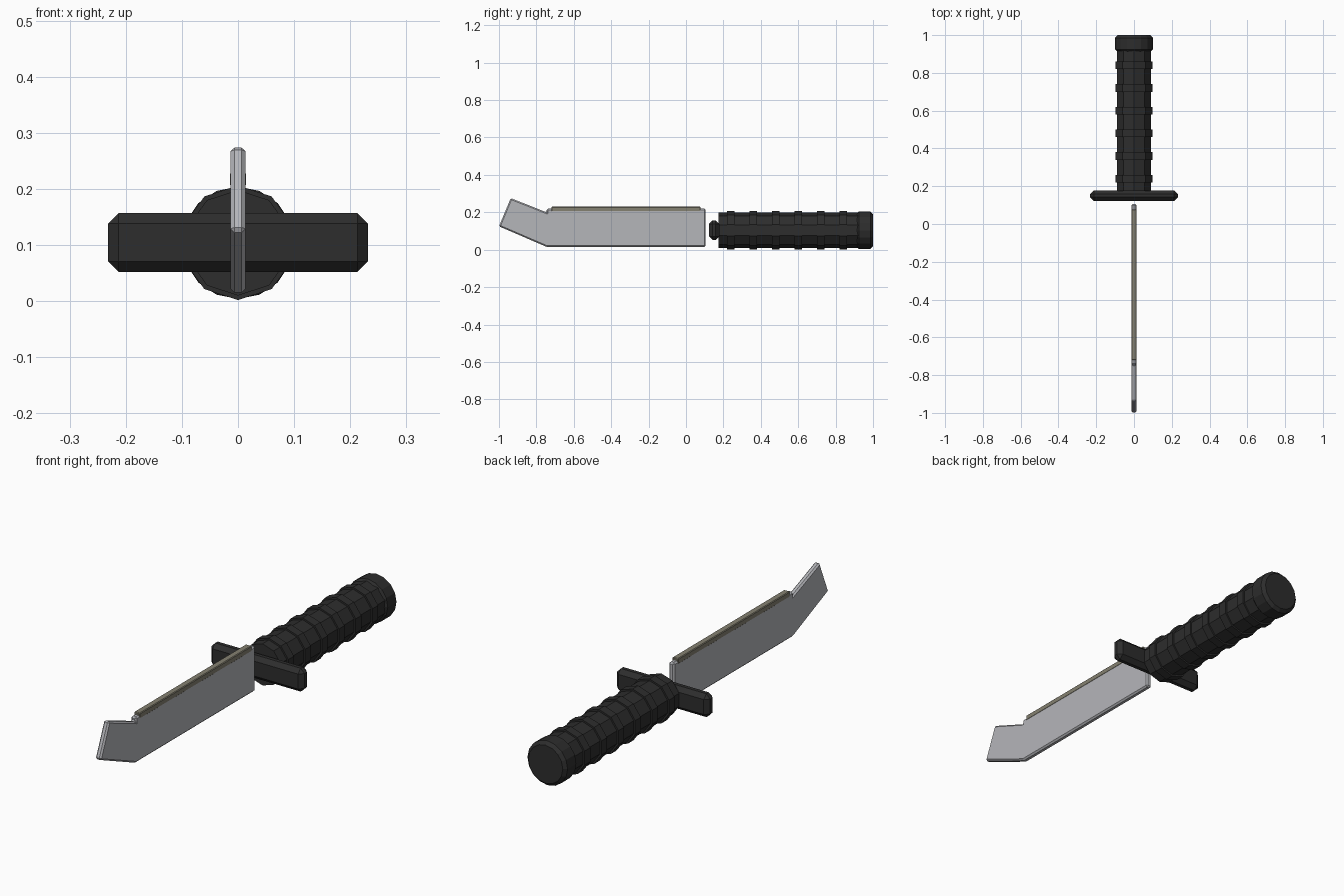
import bpy, bmesh, math
from mathutils import Matrix

if "Cube" in bpy.data.objects:
    bpy.data.objects.remove(bpy.data.objects["Cube"])

CZ = 0.104  # height of the handle axis


def material(name, rgb):
    m = bpy.data.materials.new(name)
    m.diffuse_color = (*rgb, 1)
    m.use_nodes = True
    m.node_tree.nodes["Principled BSDF"].inputs["Base Color"].default_value = m.diffuse_color
    return m


BLACK = material("black grip", (0.026, 0.026, 0.026))
STEEL = material("blade grey", (0.46, 0.465, 0.49))
OLIVE = material("olive spine", (0.235, 0.22, 0.165))


def finish(name, bm, mat, bevel=0, angle=30):
    bmesh.ops.recalc_face_normals(bm, faces=bm.faces)
    if bevel:
        edges = [e for e in bm.edges if e.calc_face_angle(0) > math.radians(angle)]
        bmesh.ops.bevel(bm, geom=edges, offset=bevel, segments=1,
                        affect='EDGES', clamp_overlap=True)
    me = bpy.data.meshes.new(name)
    bm.to_mesh(me)
    bm.free()
    me.materials.append(mat)
    ob = bpy.data.objects.new(name, me)
    bpy.context.collection.objects.link(ob)
    return ob


def box(name, x, y0, y1, z0, z1, mat, bevel):
    bm = bmesh.new()
    bmesh.ops.create_cube(bm, size=1)
    for v in bm.verts:
        v.co = (v.co.x * 2 * x, (y0 + y1) / 2 + v.co.y * (y1 - y0),
                (z0 + z1) / 2 + v.co.z * (z1 - z0))
    return finish(name, bm, mat, bevel)


def cylinder(name, r, y0, y1, sides, mat, bevel=0):
    # cylinder along y with a corner pointing straight up
    bm = bmesh.new()
    ring = [bm.verts.new((r * math.sin(a), y0, CZ + r * math.cos(a)))
            for a in (2 * math.pi * i / sides for i in range(sides))]
    cap = bm.faces.new(ring)
    out = bmesh.ops.extrude_face_region(bm, geom=[cap], use_keep_orig=True)
    for v in out["geom"]:
        if isinstance(v, bmesh.types.BMVert):
            v.co.y = y1
    return finish(name, bm, mat, bevel, 50)


# blade with upturned tip
profile = [(0.105, 0.015), (-0.745, 0.015), (-1.0, 0.125), (-0.937, 0.276),
           (-0.745, 0.2), (-0.745, 0.22), (0.105, 0.22)]
T = 0.0135
bm = bmesh.new()
side = bm.faces.new([bm.verts.new((-T, y, z)) for y, z in profile])
out = bmesh.ops.extrude_face_region(bm, geom=[side], use_keep_orig=True)
bmesh.ops.translate(bm, vec=(2 * T, 0, 0),
                    verts=[v for v in out["geom"] if isinstance(v, bmesh.types.BMVert)])
finish("blade", bm, STEEL, 0.007, 60)

# olive strip along the spine
box("spine_strip", 0.0145, -0.72, 0.077, 0.205, 0.23, OLIVE, 0.003)

# cross guard
box("guard", 0.232, 0.123, 0.178, 0.052, 0.157, BLACK, 0.019)

# grip, grip rings and pommel
cylinder("grip", 0.094, 0.175, 0.92, 10, BLACK)
for i in range(6):
    y = 0.24 + 0.12 * i
    cylinder(f"grip_ring_{i + 1}", 0.102, y - 0.02, y + 0.02, 10, BLACK)
cylinder("pommel", 0.1, 0.91, 1.0, 16, BLACK, 0.014)
